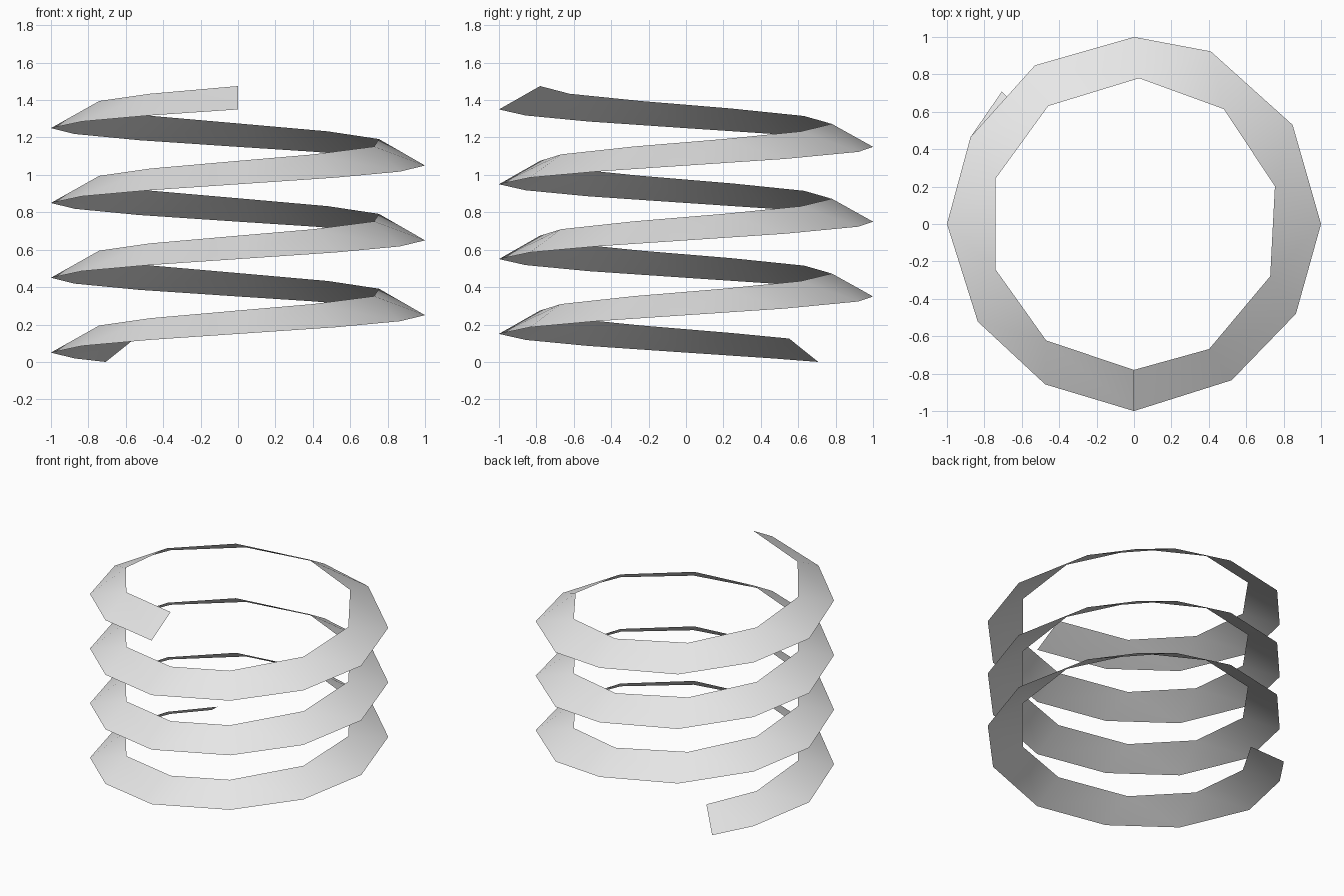
import bpy, bmesh
from math import radians, cos, sin

cube = bpy.data.objects.get("Cube")
if cube:
    bpy.data.objects.remove(cube, do_unlink=True)

START, END = 135, 1350      # sweep of the helix in degrees
PITCH, RISE = 0.4, 0.125    # climb per turn, inner rim height over outer rim

# Rim corners in one turn: angle -> radius
OUTER = {0: 1.0, 32: 1.0, 66: 1.01, 90: 1.0, 122: 1.0, 152: 0.99,
         180: 1.0, 212: 0.985, 241: 0.98, 270: 1.0, 302: 0.985, 331: 0.99}
INNER = {a: 0.78 for a in (15, 52, 88, 126, 162, 198, 233, 270, 301, 339)}


def rim(corners, end_radius, lift, bm):
    """Return (angle, vertex) pairs along one helical edge of the ribbon."""
    path = [(START, end_radius)]
    path += [(a + 360 * turn, r) for turn in range(4) for a, r in corners.items()
             if START < a + 360 * turn <= END]
    return [(a, bm.verts.new((r * cos(radians(a)), r * sin(radians(a)),
                              (a - START) / 360 * PITCH + lift)))
            for a, r in path]


# Sloping ribbon: join the two rims with a strip of triangles
bm = bmesh.new()
outer = rim(OUTER, 1.0, 0, bm)
inner = rim(INNER, 0.78, RISE, bm)
i = j = 0
while i < len(outer) - 1 or j < len(inner) - 1:
    step_outer = j == len(inner) - 1 or (
        i < len(outer) - 1 and outer[i + 1][0] <= inner[j + 1][0])
    if step_outer:
        tip = outer[i + 1][1]
    else:
        tip = inner[j + 1][1]
    face = bm.faces.new((outer[i][1], tip, inner[j][1]))
    face.smooth = True
    if step_outer:
        i += 1
    else:
        j += 1

mesh = bpy.data.meshes.new("spiral_ribbon")
bm.to_mesh(mesh)
bm.free()
ribbon = bpy.data.objects.new("spiral_ribbon", mesh)
bpy.context.collection.objects.link(ribbon)

# Plain grey finish
grey = bpy.data.materials.new("light grey")
grey.use_nodes = True
colour = (0.8, 0.8, 0.8, 1)
grey.diffuse_color = colour
grey.node_tree.nodes["Principled BSDF"].inputs["Base Color"].default_value = colour
mesh.materials.append(grey)
